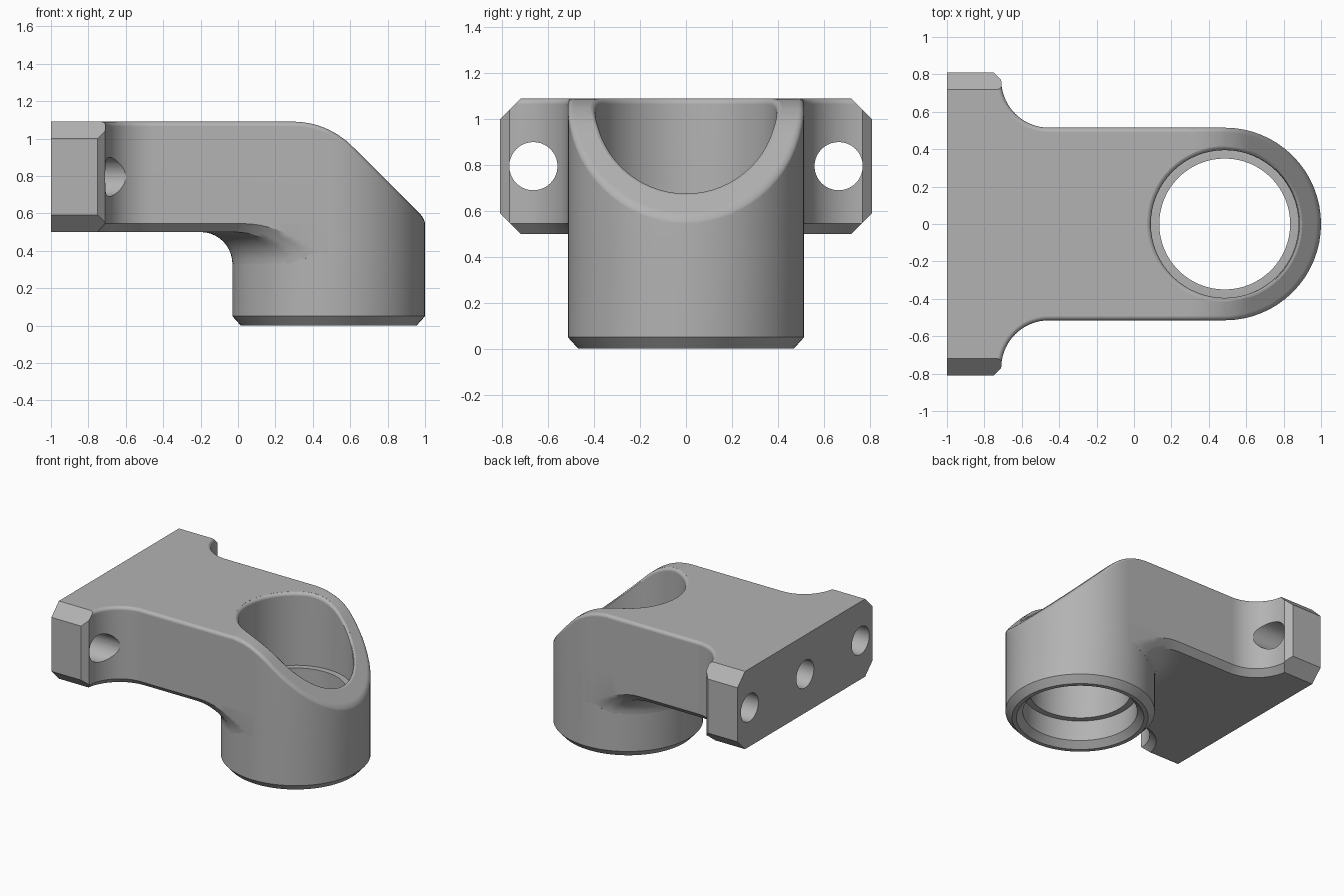
import bpy, bmesh
from math import pi, sin, cos, sqrt, radians

if "Cube" in bpy.data.objects:
    bpy.data.objects.remove(bpy.data.objects["Cube"])

R, CX = 0.515, 0.485              # outer radius and axis of the round end
TOP, LOW, HALF = 1.09, 0.5, 0.81  # arm top, arm underside, flange half width
EDGE, CHAMFER, BORE = 0.025, 0.045, 0.395

grey = bpy.data.materials.new("satin grey")
grey.use_nodes = True
grey.diffuse_color = (0.45, 0.45, 0.45, 1)
grey.node_tree.nodes["Principled BSDF"].inputs["Base Color"].default_value = grey.diffuse_color


def top(x):
    """Height of the upper surface: flat, bend, then a 45 degree slope."""
    bend, start = 0.45, 0.294
    if x < start:
        return TOP
    if x < start + bend * sin(pi / 4):
        return TOP - bend + sqrt(bend ** 2 - (x - start) ** 2)
    return TOP + 0.48 - x


def finish(name, bm):
    bmesh.ops.remove_doubles(bm, verts=bm.verts[:], dist=1e-5)
    bmesh.ops.triangulate(bm, faces=bm.faces[:])
    bmesh.ops.recalc_face_normals(bm, faces=bm.faces[:])
    mesh = bpy.data.meshes.new(name)
    bm.to_mesh(mesh)
    bm.free()
    mesh.materials.append(grey)
    ob = bpy.data.objects.new(name, mesh)
    bpy.context.collection.objects.link(ob)
    return ob


def loft(rings, closed=False):
    """Skin rings of points; join last to first, or cap both ends with strips."""
    bm = bmesh.new()
    rows = [[bm.verts.new(p) for p in ring] for ring in rings]
    n = len(rows[0])
    for a, b in zip(rows, rows[1:] + (rows[:1] if closed else [])):
        for i in range(n):
            j = (i + 1) % n
            bm.faces.new((a[i], a[j], b[j], b[i]))
    if not closed:
        for row in (rows[0], rows[-1]):
            for i in range(n // 2):
                if i + 1 <= n - 2 - i:
                    ids = dict.fromkeys((i, i + 1, n - 2 - i, n - 1 - i))
                    bm.faces.new([row[k] for k in ids])
    bmesh.ops.remove_doubles(bm, verts=bm.verts[:], dist=1e-5)
    return bm


def circle(r, height, n=64):
    """Ring about the bore axis; height is a function of x."""
    ring = []
    for i in range(n):
        a = pi - 2 * pi * i / n
        x = CX + r * cos(a)
        ring.append((x, r * sin(a), height(x)))
    return ring


def cut(target, tool):
    mod = target.modifiers.new("cut", 'BOOLEAN')
    mod.operation, mod.solver, mod.object = 'DIFFERENCE', 'EXACT', tool
    bpy.context.view_layer.objects.active = target
    bpy.ops.object.modifier_apply(modifier=mod.name)
    bpy.data.objects.remove(tool)


# Half plan outline: x, y and inward direction
plan = [(-1, HALF, 0, -1), (-0.75, HALF, -0.41, -1)]
for i in range(19):
    a = pi + pi / 2 * i / 18
    plan.append((-0.455 + 0.255 * cos(a), 0.77 + 0.255 * sin(a), cos(a), sin(a)))
plan += [(0.27 + 0.0195 * i, R, 0, -1) for i in range(11)]
for i in range(17):
    a = pi / 2 * (1 - i / 16)
    plan.append((CX + R * cos(a), R * sin(a), -cos(a), -sin(a)))


def outline(inset, height):
    half = []
    for x, y, nx, ny in plan:
        px, py = x + nx * inset, max(0, y + ny * inset)
        half.append((px, py, height(px)))
    return half + [(x, -y, z) for x, y, z in reversed(half[:-1])]


# Arm with chamfered lower edge and rounded upper edge
rings = []
buried = outline(0, lambda x: 0.48)
for inset, z in ((CHAMFER, LOW), (0, LOW + CHAMFER)):
    ring = outline(inset, lambda x: z)
    rings.append([b if b[0] > CX - 0.001 else p for p, b in zip(ring, buried)])
for i in range(5):
    a = pi / 2 * i / 4
    rings.append(outline(EDGE * (1 - cos(a)), lambda x: top(x) - EDGE * (1 - sin(a))))
bm = loft(rings)

# Large chamfers on the flange ends
for side in (-1, 1):
    for up, z in ((1, TOP - CHAMFER), (-1, LOW + CHAMFER)):
        bmesh.ops.bisect_plane(bm, geom=bm.verts[:] + bm.edges[:] + bm.faces[:], dist=1e-6,
                               plane_co=(0, side * (HALF - CHAMFER), z),
                               plane_no=(0, side, up), clear_outer=True)
        bmesh.ops.holes_fill(bm, edges=bm.edges[:], sides=0)
arm = finish("flanged_arm", bm)

# Bore through the arm with a rounded mouth
rings = [circle(BORE, lambda x: 0.3)]
for i in range(5):
    a = radians(80) * i / 4
    rings.append(circle(BORE + EDGE * (1 - cos(a)), lambda x: top(x) - EDGE * (1 - sin(a))))
rings.append(circle(BORE + EDGE * (1 - cos(a)), lambda x: 1.4))
cut(arm, finish("bore_cutter", loft(rings)))

# Bolt holes: two through the flange, one blind in the middle
for y, end in ((-0.665, -0.3), (0, -0.5), (0.665, -0.3)):
    bpy.ops.mesh.primitive_cylinder_add(vertices=40, radius=0.105, depth=end + 1.1,
                                        location=((end - 1.1) / 2, y, 0.795),
                                        rotation=(0, pi / 2, 0))
    drill = bpy.context.object
    drill.data.materials.append(grey)
    cut(arm, drill)

# Merge flat areas of the arm
bm = bmesh.new()
bm.from_mesh(arm.data)
bmesh.ops.dissolve_limit(bm, angle_limit=radians(0.2), verts=bm.verts[:], edges=bm.edges[:])
bm.to_mesh(arm.data)
bm.free()

# Round socket below the arm, with an inner lip
profile = [(0.44, 0), (0.47, 0), (R, 0.05), (R, 0.52), (0.45, 0.54),
           (0.35, 0.54), (0.35, 0.2), (BORE, 0.2), (BORE, 0.045)]
socket = finish("socket", loft([circle(r, lambda x: z) for r, z in profile], closed=True))

# Fillet where the socket flows into the underside, fading out at the sides
ys = [-R, -0.5, -0.485] + [-0.47 + 0.94 * i / 28 for i in range(29)] + [0.485, 0.5, R]
radius = 0.17
rings = []
for s in range(-1, 11):
    a = pi / 2 * max(s, 0) / 10
    r = R + radius * (1 - cos(a)) if s >= 0 else 0.5
    z = LOW - radius * (1 - sin(a))
    under, over = [], []
    for y in ys:
        x = CX - sqrt(max(0, r * r - y * y))
        under.append((x, y, z + max(0, abs(y) - R + CHAMFER)))
        over.append((x, y, 0.65))
    rings.append(under + over[::-1])
fillet = finish("underside_fillet", loft(rings))

# Smooth shading with crisp edges
for part in (arm, socket, fillet):
    bpy.ops.object.select_all(action='DESELECT')
    part.select_set(True)
    bpy.context.view_layer.objects.active = part
    bpy.ops.object.shade_smooth_by_angle(angle=radians(30))
    weighted = part.modifiers.new("weighted_normals", 'WEIGHTED_NORMAL')
    weighted.keep_sharp = True
